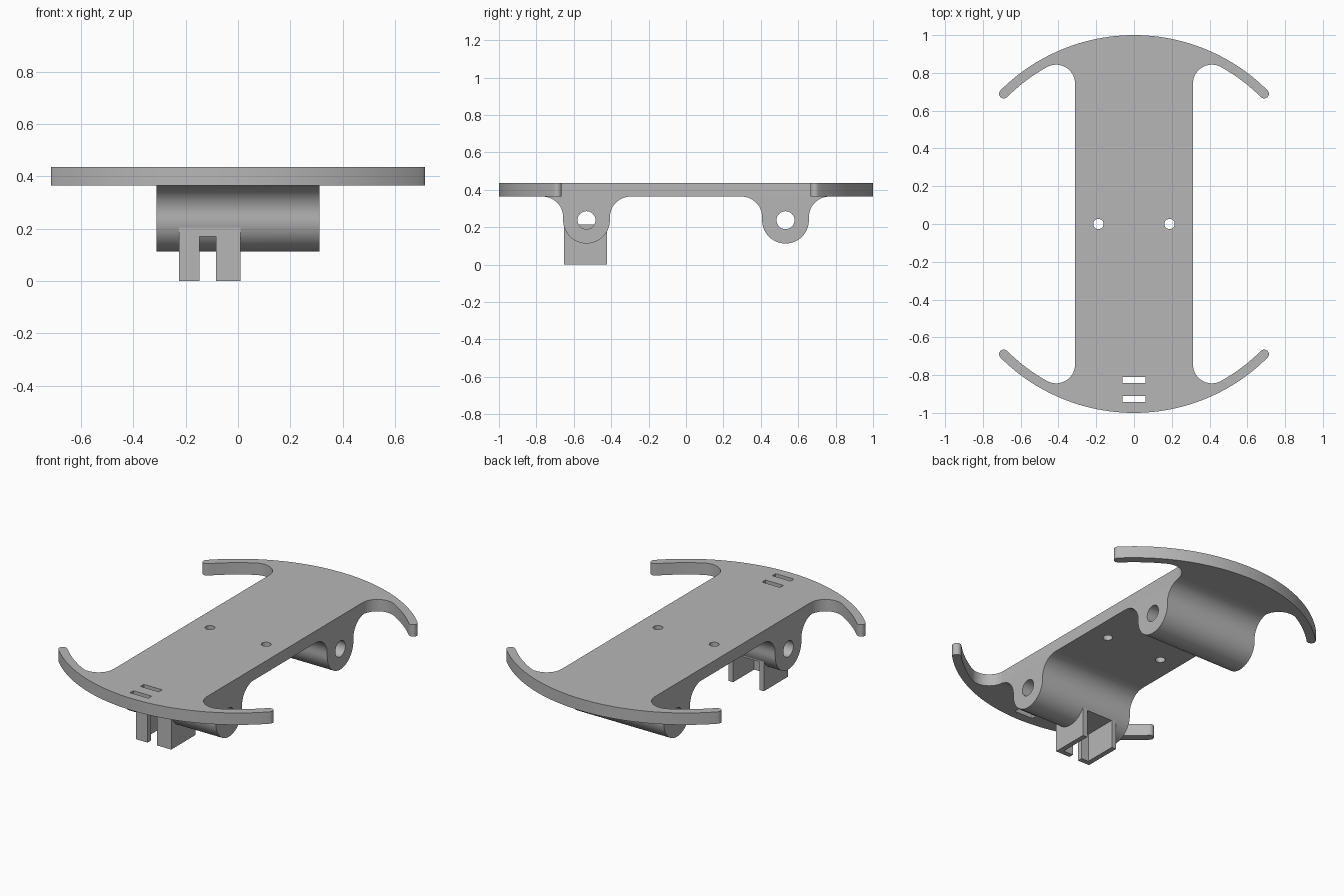
import bpy, bmesh
from math import radians, degrees, sin, cos, atan2, sqrt
from mathutils import Vector

cube = bpy.data.objects.get("Cube")
if cube:
    bpy.data.objects.remove(cube, do_unlink=True)

grey = bpy.data.materials.new("plain grey")
grey.use_nodes = True
grey.diffuse_color = (0.47, 0.47, 0.47, 1)
grey.node_tree.nodes["Principled BSDF"].inputs["Base Color"].default_value = grey.diffuse_color


def arc(cx, cy, r, start, end, steps):
    """Points along a circular arc, angles in degrees."""
    angles = [radians(start + (end - start) * i / steps) for i in range(steps + 1)]
    return [(cx + r * cos(a), cy + r * sin(a)) for a in angles]


def prism(name, points, axis, low, high):
    """Extrude a closed 2D outline along x, y or z."""
    place = {"x": lambda p: (low, p[0], p[1]),
             "y": lambda p: (p[0], low, p[1]),
             "z": lambda p: (p[0], p[1], low)}[axis]
    clean = []
    for p in points:
        if not clean or (Vector(p) - Vector(clean[-1])).length > 1e-4:
            clean.append(p)
    if (Vector(clean[0]) - Vector(clean[-1])).length < 1e-4:
        clean.pop()
    bm = bmesh.new()
    face = bm.faces.new([bm.verts.new(place(p)) for p in clean])
    extruded = bmesh.ops.extrude_face_region(bm, geom=[face], use_keep_orig=True)
    shift = Vector([high - low if axis == a else 0 for a in "xyz"])
    moved = [g for g in extruded["geom"] if isinstance(g, bmesh.types.BMVert)]
    bmesh.ops.translate(bm, verts=moved, vec=shift)
    bmesh.ops.recalc_face_normals(bm, faces=bm.faces)
    mesh = bpy.data.meshes.new(name)
    bm.to_mesh(mesh)
    bm.free()
    mesh.materials.append(grey)
    obj = bpy.data.objects.new(name, mesh)
    bpy.context.collection.objects.link(obj)
    return obj


def box(name, x, y, z):
    return prism(name, [(x[0], y[0]), (x[1], y[0]), (x[1], y[1]), (x[0], y[1])], "z", *z)


def activate(obj):
    bpy.ops.object.select_all(action="DESELECT")
    obj.select_set(True)
    bpy.context.view_layer.objects.active = obj


def cut(obj, cutter):
    """Subtract a cutter from a part, then discard the cutter."""
    cutter.hide_render = True
    mod = obj.modifiers.new("cut", "BOOLEAN")
    mod.operation, mod.solver, mod.object = "DIFFERENCE", "EXACT", cutter
    activate(obj)
    bpy.ops.object.modifier_apply(modifier=mod.name)
    bpy.data.objects.remove(cutter, do_unlink=True)


HALF = 0.312                    # half width of the body
BOTTOM, TOP = 0.364, 0.436      # plate heights
INNER, FILLET = 0.95, 0.1       # inner radius of the arms, corner fillet
LUG_Y, LUG_Z, LUG_R = 0.532, 0.238, 0.125

# Deck plate with four curved arms
fx = HALF + FILLET
fy = sqrt((INNER - FILLET) ** 2 - fx ** 2)
meet = degrees(atan2(fy, fx))
mid = (1 + INNER) / 2
quarter = (arc(fx, fy, FILLET, 180, meet, 14)
           + arc(0, 0, INNER, meet, 45, 8)
           + arc(mid * cos(radians(45)), mid * sin(radians(45)), 1 - mid, 225, 405, 10)
           + arc(0, 0, 1, 45, 90, 24))
half = quarter + [(-x, y) for x, y in reversed(quarter)]
plate = prism("deck_plate", half + [(-x, -y) for x, y in half], "z", BOTTOM, TOP)

# Screw holes and strap slots through the plate
for x in (-0.188, 0.188):
    cut(plate, prism("screw_hole", arc(x, 0, 0.027, 0, 360, 24), "z", 0.3, 0.5))
for y in (-0.827, -0.927):
    cut(plate, box("strap_slot", (-0.062, 0.06), (y - 0.016, y + 0.016), (0.3, 0.5)))


# Axle lugs: rounded bottom, flared into the plate, bored for the axle
def make_lug(name, y):
    flare = 0.11
    reach, z = LUG_R + flare, BOTTOM - flare
    outline = (arc(y - reach, z, flare, 90, 0, 14)
               + arc(y, LUG_Z, LUG_R, 180, 360, 32)
               + arc(y + reach, z, flare, 180, 90, 14))
    lug = prism(name, outline, "x", -HALF, HALF)
    cut(lug, prism("axle_bore", arc(y, LUG_Z, 0.048, 0, 360, 32), "x", -0.4, 0.4))
    return lug


front_lug = make_lug("front_axle_lug", -LUG_Y)
back_lug = make_lug("back_axle_lug", LUG_Y)

# Bracket under the front lug: open at back and bottom, slotted in front
bracket = box("slotted_bracket", (-0.225, 0.01), (-0.652, -0.422), (0, 0.215))
for part in (bracket, front_lug):
    cut(part, box("cavity", (-0.195, -0.02), (-0.622, -0.36), (-0.1, 0.17)))
    cut(part, box("front_slot", (-0.148, -0.085), (-0.7, -0.6), (-0.1, 0.17)))

for part in (plate, front_lug, back_lug, bracket):
    activate(part)
    bpy.ops.object.shade_smooth_by_angle(angle=radians(30))
